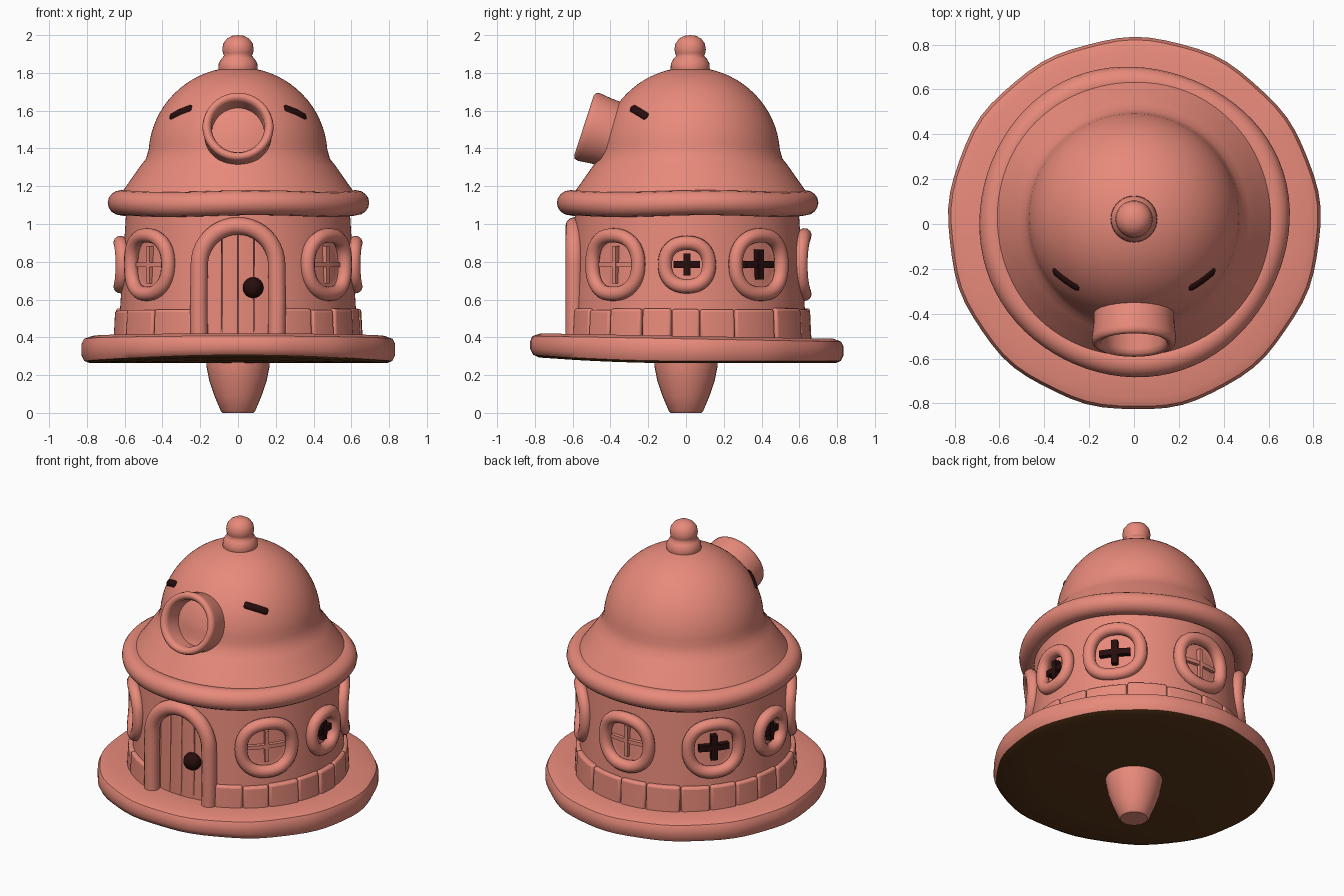
import bpy, bmesh, math, random
from mathutils import Vector, Matrix

if "Cube" in bpy.data.objects:
    bpy.data.objects.remove(bpy.data.objects["Cube"])

random.seed(4)


def material(name, rgb):
    m = bpy.data.materials.new(name)
    m.diffuse_color = (*rgb, 1)
    m.use_nodes = True
    m.node_tree.nodes["Principled BSDF"].inputs["Base Color"].default_value = m.diffuse_color
    return m


CLAY = material("salmon_clay", (0.82, 0.26, 0.2))
BLACK = material("black_paint", (0.021, 0.004, 0.004))
BROWN = material("dark_brown", (0.105, 0.038, 0.01))


def finish(name, me, mats, angle=40):
    for m in mats:
        me.materials.append(m)
    me.shade_smooth()
    me.set_sharp_from_angle(angle=math.radians(angle))
    ob = bpy.data.objects.new(name, me)
    bpy.context.collection.objects.link(ob)
    return ob


def lathe(name, profile, mats, n=64, closed=False, warp=None, matrix=None, angle=40):
    """Spin a (radius, z) profile about z; warp moves each point."""
    bm = bmesh.new()
    rings = []
    for r, z in profile:
        ring = []
        for i in range(n):
            a = math.tau * i / n
            p = Vector((r * math.cos(a), r * math.sin(a), z))
            ring.append(bm.verts.new(warp(p) if warp else p))
        rings.append(ring)
    for k in range(len(rings) if closed else len(rings) - 1):
        A, B = rings[k], rings[(k + 1) % len(rings)]
        for i in range(n):
            j = (i + 1) % n
            bm.faces.new((A[i], A[j], B[j], B[i]))
    bmesh.ops.remove_doubles(bm, verts=bm.verts, dist=1e-5)
    bmesh.ops.recalc_face_normals(bm, faces=bm.faces)
    if matrix:
        bm.transform(matrix)
    me = bpy.data.meshes.new(name)
    bm.to_mesh(me)
    bm.free()
    return finish(name, me, mats, angle)


def tube(name, pts, radius, mat, closed=False, ends=1.0):
    """Round rod along a path, turned into a mesh; ends scales the tips."""
    cu = bpy.data.curves.new(name, 'CURVE')
    cu.dimensions = '3D'
    cu.bevel_depth = radius
    cu.bevel_resolution = 4
    cu.use_fill_caps = True
    sp = cu.splines.new('POLY')
    sp.points.add(len(pts) - 1)
    for q, p in zip(sp.points, pts):
        q.co = (*p, 1)
    sp.points[0].radius = sp.points[-1].radius = ends
    sp.use_cyclic_u = closed
    tmp = bpy.data.objects.new(name + "_path", cu)
    me = bpy.data.meshes.new_from_object(tmp)
    bpy.data.objects.remove(tmp)
    me.materials.clear()
    return finish(name, me, [mat], 60)


def on_wall(az, u, z, r):
    """Point on the round wall: az in degrees, u measured along the wall."""
    a = math.radians(az) + u / 0.61
    return Vector((r * math.cos(a), r * math.sin(a) + 0.005, z))


def panel(name, az, u0, u1, z0, top, r0, r1, mat, bevel=0.0, steps=6):
    """Block bent round the wall; top(u) gives its upper edge."""
    bm = bmesh.new()
    rows = []
    for i in range(steps + 1):
        u = u0 + (u1 - u0) * i / steps
        rows.append([bm.verts.new(on_wall(az, u, z, r)) for z, r in
                     ((z0, r0), (z0, r1), (top(u), r1 - bevel * 0.6), (top(u), r0))])
    for A, B in zip(rows, rows[1:]):
        for i in range(4):
            j = (i + 1) % 4
            bm.faces.new((A[i], A[j], B[j], B[i]))
    bm.faces.new(rows[0])
    bm.faces.new(rows[-1][::-1])
    bmesh.ops.recalc_face_normals(bm, faces=bm.faces)
    me = bpy.data.meshes.new(name)
    bm.to_mesh(me)
    bm.free()
    ob = finish(name, me, [mat])
    if bevel:
        b = ob.modifiers.new("soft_edges", 'BEVEL')
        b.width, b.segments, b.limit_method = bevel, 3, 'ANGLE'
    return ob


# windows: azimuth, radius of frame path, black cross or not
WINDOWS = [(0, 0.115, True), (39, 0.155, True), (90, 0.155, False), (141, 0.155, True),
           (180, 0.115, True), (219, 0.155, False), (321, 0.155, False)]
WIN_Z, DOOR_AZ, ARCH_Z, ARCH_R = 0.785, -90, 0.785, 0.205


def arch(u):
    return ARCH_Z + math.sqrt(max(0, ARCH_R ** 2 - u * u))


# base slab: slightly uneven rim, front edge lifted, dark underside
def slab_warp(p):
    a = math.atan2(p.y, p.x)
    s = 1 + 0.003 * math.sin(5 * a + 1) + 0.004 * math.sin(13 * a)
    z = p.z - 0.015 * p.y / 0.83
    if p.z < 0.33:
        z = p.z + (0.035 * (p.y / 0.83) ** 2 if p.y < 0 else 0)
    return Vector((p.x * s, p.y * s, z))


slab = lathe("base_slab", [(0, .263), (.3, .263), (.55, .263), (.785, .263), (.815, .275), (.83, .305),
                           (.83, .365), (.817, .392), (.775, .407), (.6, .407), (0, .407)],
             [CLAY, BROWN], 72, warp=slab_warp)
for f in slab.data.polygons:
    if f.normal.z < -0.9:
        f.material_index = 1

# peg under the base
lathe("peg", [(0, 0), (.08, 0), (.092, .012), (.125, .09), (.152, .17), (.168, .25), (.168, .32)], [CLAY], 32)


# wall with sunken windows and doorway
def wall_warp(p):
    a = math.degrees(math.atan2(p.y, p.x))
    r, sink = math.hypot(p.x, p.y), 0
    for az, size, _ in WINDOWS:
        d = (a - az + 180) % 360 - 180
        q = math.hypot(math.radians(d) * 0.61, p.z - WIN_Z) / size
        sink = max(sink, 0.02 * min(1, max(0, (1.1 - q) * 4)))
    u = math.radians((a - DOOR_AZ + 180) % 360 - 180) * 0.61
    if abs(u) < 0.19 and p.z < arch(u):
        sink = 0.045
    k = (r - sink) / r
    return Vector((p.x * k, p.y * k + 0.005, p.z))


lathe("wall", [(0.635 - 0.045 * i / 40, 0.38 + 0.72 * i / 40) for i in range(41)],
      [CLAY], 220, warp=wall_warp, angle=60)

# window frames and cross bars
for az, s, dark in WINDOWS:
    ring = []
    for i in range(40):
        t = math.tau * i / 40
        c, d = math.cos(t), math.sin(t)
        k = s / (abs(c) ** 2.3 + abs(d) ** 2.3) ** (1 / 2.3)
        ring.append(on_wall(az, c * k, WIN_Z + d * k, 0.622))
    tube("window_frame", ring, 0.038, CLAY, True)
    h = s * 0.6 if dark else s * 0.75
    w, r1 = (0.019, 0.624) if dark else (0.012, 0.612)
    mat = BLACK if dark else CLAY
    panel("window_bar_across", az, -h, h, WIN_Z - w, lambda u: WIN_Z + w, 0.58, r1, mat)
    panel("window_bar_upright", az, -w, w, WIN_Z - h * 0.85, lambda u: WIN_Z + h * 0.85,
          0.58, r1 + 0.002, mat, steps=2)

# door planks, frame and knob
for i in range(4):
    u0 = -0.18 + i * 0.09
    panel("door_plank", DOOR_AZ, u0 + 0.002, u0 + 0.088, 0.39, arch, 0.55, 0.59, CLAY, 0.006)
path = [(-0.205, -0.592, 0.39), (-0.208, -0.592, 0.6)]
path += [(-ARCH_R * math.cos(math.pi * i / 20), -0.592,
          ARCH_Z + ARCH_R * math.sin(math.pi * i / 20)) for i in range(21)]
path += [(0.208, -0.592, 0.6), (0.205, -0.592, 0.39)]
tube("door_frame", path, 0.046, CLAY)
lathe("door_knob", [(0.055 * math.sin(math.pi * i / 12), -0.055 * math.cos(math.pi * i / 12)) for i in range(13)],
      [BLACK], 24, matrix=Matrix.Translation((0.08, -0.582, 0.663)))

# row of stones round the foot of the wall
widths = [random.uniform(0.7, 1.3) for _ in range(18)]
az = DOOR_AZ + 22
for w in widths:
    span = 316 * w / sum(widths)
    half = math.radians(span / 2) * 0.61 - 0.002
    z1 = 0.55 + random.uniform(-0.008, 0.005)
    panel("foot_stone", az + span / 2, -half, half, 0.38, lambda u: z1, 0.58,
          0.66 + random.uniform(-0.006, 0.004), CLAY, 0.014)
    az += span


# rolled eave, slightly uneven
def eave_warp(p):
    a = math.atan2(p.y, p.x)
    s = 1 + 0.006 * math.sin(3 * a + 0.6) + 0.008 * math.sin(4 * a)
    return Vector((p.x * s, p.y * s + 0.012, p.z + 0.005 * math.sin(4 * a + 1)))


lathe("roof_eave", [(0.624 + 0.068 * math.cos(math.tau * i / 16), 1.108 + 0.066 * math.sin(math.tau * i / 16))
                    for i in range(16)], [CLAY], 80, True, eave_warp)

# domed roof with flared skirt
DC, DR = Vector((0, 0.024, 1.362)), 0.474
dome = [(0.64, 1.13), (0.61, 1.175), (0.585, 1.21), (0.55, 1.26), (0.515, 1.31), (0.487, 1.345)]
dome += [(DR * math.cos(math.radians(t)), DC.z + (DR - 0.006) * math.sin(math.radians(t))) for t in range(4, 91, 5)]
dome += [(0, DC.z + DR - 0.006)]
lathe("dome_roof", dome, [CLAY], 80, matrix=Matrix.Translation((0, DC.y, 0)))

# knob on the roof
lathe("roof_finial", [(.09, 1.78), (.104, 1.82), (.102, 1.85), (.088, 1.875), (.074, 1.89), (.08, 1.905), (.083, 1.925),
                      (.078, 1.955), (.06, 1.98), (.033, 1.996), (0, 2.0)],
      [CLAY], 32, matrix=Matrix.Translation((0, 0.022, 0)), angle=70)

# round hollow spout on the front of the dome
aim = Vector((0, -0.95, 0.31)).normalized()
lathe("front_spout", [(.175, -.32), (.18, -.1), (.188, -.03), (.184, -.008), (.168, 0), (.15, -.008), (.14, -.03),
                      (.136, -.32)], [CLAY], 48, True,
      matrix=Matrix.Translation((0, -0.54, 1.522)) @ aim.to_track_quat('Z', 'Y').to_matrix().to_4x4(), angle=60)

# painted brows lying on the dome
for side in (-1, 1):
    a, b = Vector((0.243, -0.287, 1.614)), Vector((0.36, -0.205, 1.565))
    pts = []
    for t in (0, 0.08, 0.25, 0.5, 0.75, 0.92, 1):
        p = DC + (a.lerp(b, t) - DC).normalized() * (DR - 0.015)
        pts.append((side * p.x, p.y, p.z))
    tube("brow", pts, 0.025, BLACK, ends=0.75)
